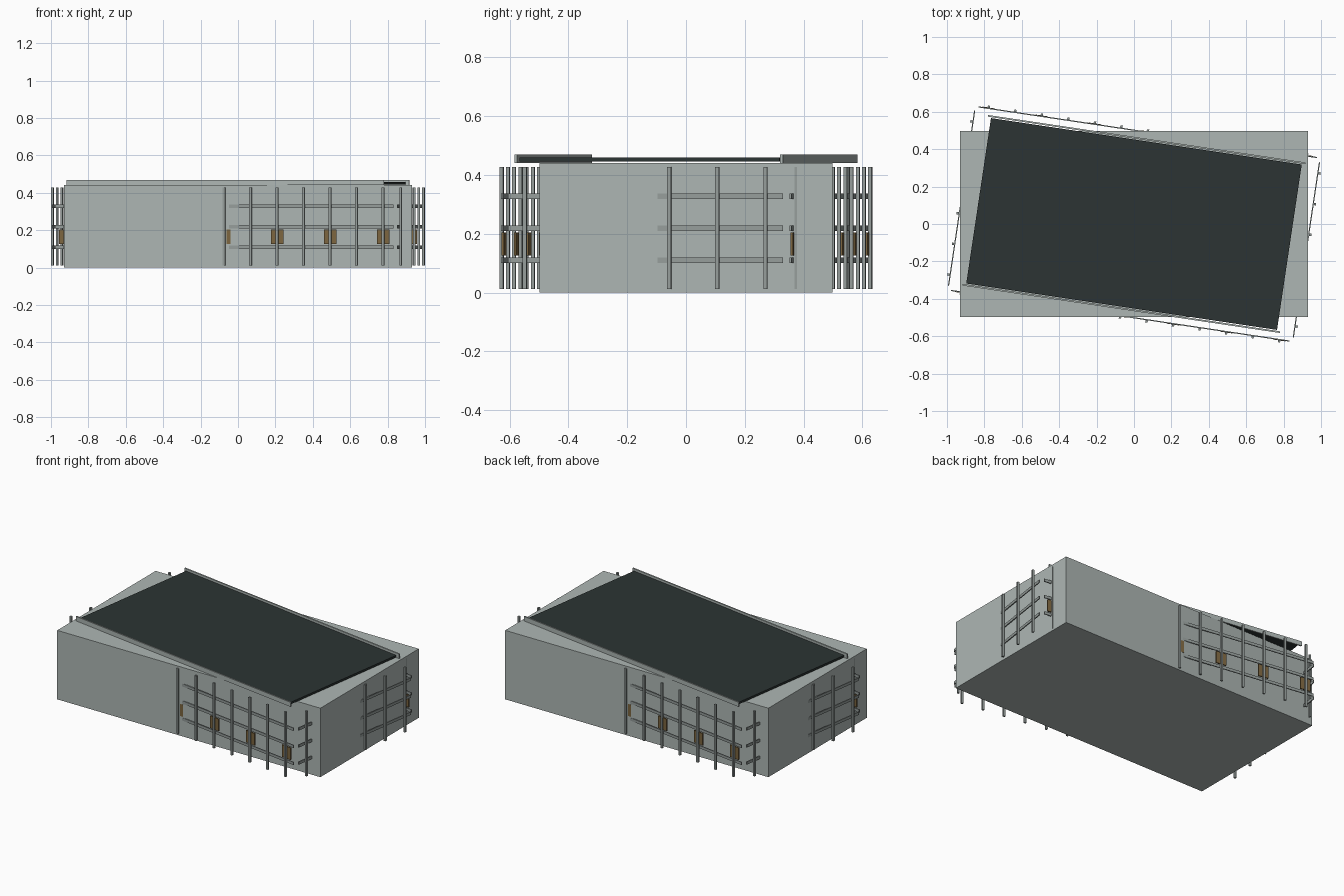
import bpy
import math
from mathutils import Matrix

cube = bpy.data.objects.get("Cube")
if cube:
    bpy.data.objects.remove(cube, do_unlink=True)

TURN = Matrix.Rotation(math.radians(-8.5), 4, 'Z')  # cladding is twisted on the block
HALF_TURN = Matrix.Rotation(math.pi, 4, 'Z')


def material(name, rgb):
    m = bpy.data.materials.new(name)
    m.use_nodes = True
    m.diffuse_color = (*rgb, 1)
    m.node_tree.nodes["Principled BSDF"].inputs["Base Color"].default_value = (*rgb, 1)
    return m


WALL = material("pale grey wall", (0.42, 0.47, 0.455))
METAL = material("mid grey metal", (0.30, 0.335, 0.325))
ROOF = material("dark roof", (0.025, 0.034, 0.033))
AMBER = material("amber window", (0.20, 0.13, 0.05))


def block(name, mat, xs, ys, zs, matrix=TURN):
    """Box between the given low and high limits, in the frame of matrix."""
    ranges = (xs, ys, zs)
    bpy.ops.mesh.primitive_cube_add(size=1)
    ob = bpy.context.object
    ob.name = name
    mid = Matrix.Translation([(a + b) / 2 for a, b in ranges])
    size = Matrix.Diagonal([b - a for a, b in ranges] + [1])
    ob.data.transform(mid @ size)
    ob.matrix_world = matrix
    ob.data.materials.append(mat)
    return ob


def around(c, half):
    return (c - half, c + half)


# Main block
block("building_block", WALL, around(0, 0.931), around(0, 0.4975), (0, 0.441), Matrix())

# Flat roof panel
block("roof_panel", ROOF, around(0, 0.84), around(0, 0.447), (0.446, 0.459))

# Each pass builds one long side and one short end
for side, frame in (("front", TURN @ HALF_TURN), ("back", TURN)):
    end = "left" if side == "back" else "right"
    block(side + "_parapet", WALL, around(0, 0.858), (0.452, 0.461), (0.441, 0.47), frame)

    # Horizontal rails
    for z in (0.11, 0.219, 0.328):
        block(side + "_rail", METAL, around(0, 0.915), (0.493, 0.499), around(z, 0.009), frame)
        block(end + "_rail", METAL, (0.929, 0.935), around(0, 0.473), around(z, 0.009), frame)

    # Upright posts
    for k in range(-6, 7):
        block(side + "_post", METAL, around(k * 0.1433, 0.0065), (0.499, 0.511),
              (0.012, 0.428), frame)
    for k in range(6):
        block(end + "_post", METAL, (0.935, 0.947), around((k - 2.5) * 0.1655, 0.0065),
              (0.012, 0.428), frame)

    # Small windows behind every other post
    for k in range(-3, 4):
        block(side + "_window", AMBER, around(k * 0.2866, 0.034), (0.493, 0.501),
              (0.127, 0.204), frame)
